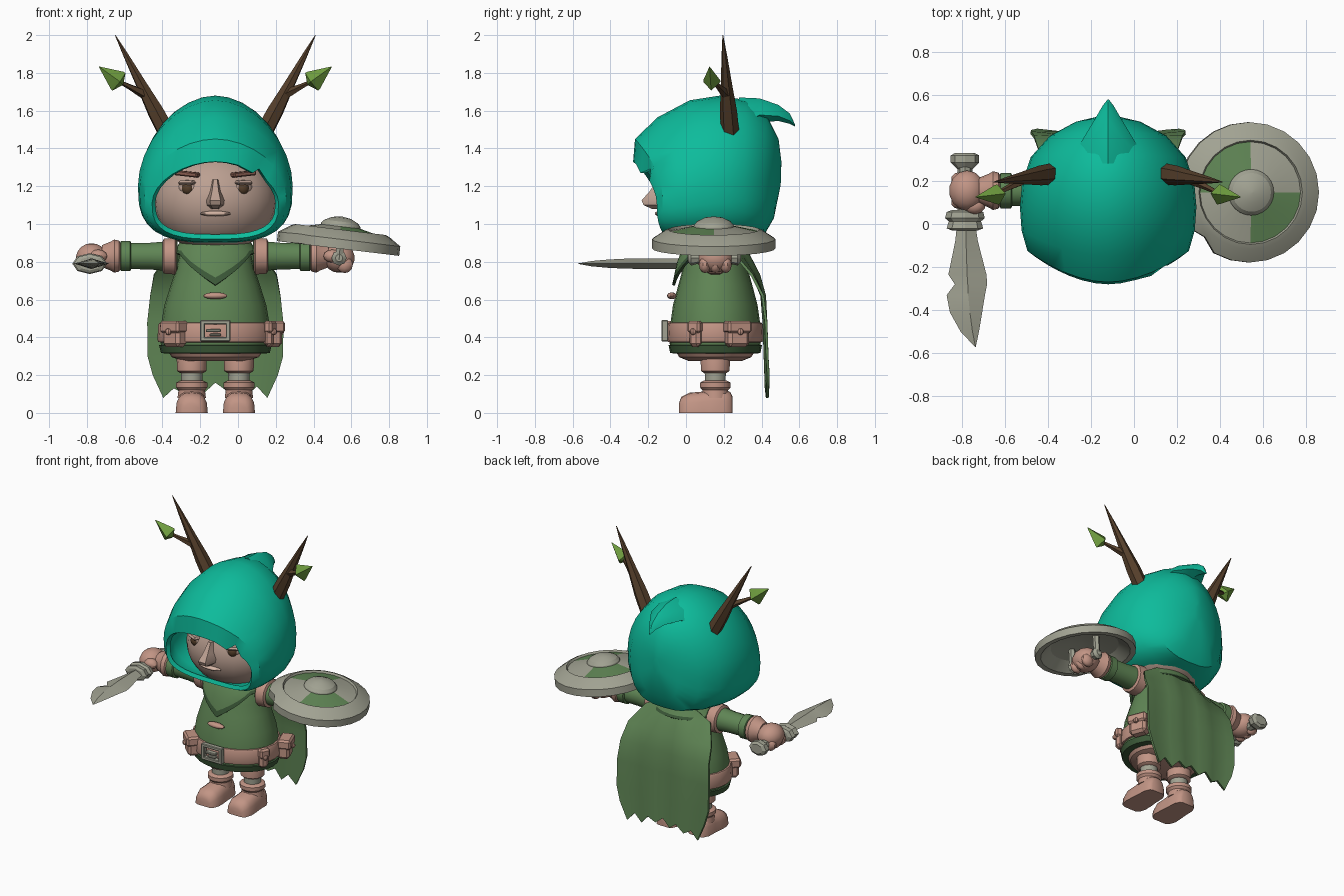
import bpy, bmesh, math
from mathutils import Vector, Matrix

if "Cube" in bpy.data.objects:
    bpy.data.objects.remove(bpy.data.objects["Cube"])

C = -0.12    # body centre line in x
Y = 0.155    # body centre line in y


def mat(name, *rgb):
    m = bpy.data.materials.new(name)
    m.diffuse_color = (*rgb, 1)
    m.use_nodes = True
    m.node_tree.nodes["Principled BSDF"].inputs["Base Color"].default_value = m.diffuse_color
    return m


TEAL = mat("teal cloth", 0.004, 0.50, 0.33)
LEATHER = mat("tan leather", 0.54, 0.30, 0.235)
SKIN = mat("skin", 0.50, 0.35, 0.285)
GREEN = mat("green cloth", 0.115, 0.235, 0.09)
DARK = mat("dark green trim", 0.045, 0.10, 0.04)
STEEL = mat("grey steel", 0.36, 0.365, 0.29)
WOOD = mat("dark wood", 0.095, 0.052, 0.025)
LEAF = mat("leaf green", 0.16, 0.34, 0.05)
BROW = mat("brow brown", 0.25, 0.11, 0.08)
LIP = mat("pale lip", 0.66, 0.46, 0.37)


def finish(name, bm, mats, angle=35, rule=None):
    bmesh.ops.recalc_face_normals(bm, faces=bm.faces[:])
    for f in bm.faces:
        f.smooth = True
        if rule:
            f.material_index = rule(f.calc_center_median())
    for e in bm.edges:
        e.smooth = len(e.link_faces) == 2 and e.calc_face_angle(0) < math.radians(angle)
    me = bpy.data.meshes.new(name)
    bm.to_mesh(me)
    bm.free()
    for m in mats if isinstance(mats, (list, tuple)) else [mats]:
        me.materials.append(m)
    ob = bpy.data.objects.new(name, me)
    bpy.context.collection.objects.link(ob)
    return ob


def loft(name, rings, mats, caps=(True, True), closed=True, angle=35, rule=None):
    bm = bmesh.new()
    vs = [[bm.verts.new(p) for p in r] for r in rings]
    n = len(vs[0])
    for a, b in zip(vs, vs[1:]):
        for i in range(n if closed else n - 1):
            j = (i + 1) % n
            bm.faces.new((a[i], a[j], b[j], b[i]))
    if caps[0]:
        bm.faces.new(vs[0])
    if caps[1]:
        bm.faces.new(vs[-1])
    return finish(name, bm, mats, angle, rule)


def rod(name, p, q, prof, mats, n=12, ru=1, rv=1, angle=35, rule=None):
    """Turned shape from p to q; prof holds (fraction, radius)."""
    p, q = Vector(p), Vector(q)
    d = (q - p).normalized()
    u = d.cross(Vector((0, 0, 1)))
    u = u.normalized() if u.length > 1e-4 else Vector((1, 0, 0))
    v = d.cross(u)
    rings = [[p.lerp(q, t) + u * (r * ru * math.cos(2 * math.pi * k / n))
              + v * (r * rv * math.sin(2 * math.pi * k / n)) for k in range(n)] for t, r in prof]
    return loft(name, rings, mats, angle=angle, rule=rule)


def ball(name, loc, size, m, seg=14, rot=0):
    bm = bmesh.new()
    bmesh.ops.create_uvsphere(bm, u_segments=seg, v_segments=seg * 2 // 3, radius=1)
    bm.transform(Matrix.Translation(loc) @ Matrix.Rotation(rot, 4, 'Z') @ Matrix.Diagonal((*size, 1)))
    return finish(name, bm, m)


def box(name, loc, size, m, rot=0, bevel=0.01, roll=0):
    bm = bmesh.new()
    bmesh.ops.create_cube(bm, size=1)
    bm.transform(Matrix.Diagonal((*size, 1)))
    if bevel:
        bmesh.ops.bevel(bm, geom=bm.edges[:], offset=bevel, segments=1, affect='EDGES')
    bm.transform(Matrix.Translation(loc) @ Matrix.Rotation(rot, 4, 'Z') @ Matrix.Rotation(roll, 4, 'Y'))
    return finish(name, bm, m)


def spow(a, e):
    return math.copysign(abs(a) ** e, a)


# Hood: sections from the face opening to the back of the head
# (half width, top z, bottom z, widest z, y at top, y at side, y at bottom)
sections = [(.335, 1.33, .92, 1.11, -.28, -.155, -.10), (.375, 1.45, .905, 1.15, -.27, -.125, -.07),
            (.402, 1.565, .90, 1.18, -.15, -.03, 0), (.41, 1.655, .90, 1.2, .02, .08, .10),
            (.40, 1.68, .905, 1.21, .18, .19, .20), (.36, 1.655, .915, 1.22, .32, .31, .31),
            (.27, 1.57, .935, 1.23, .43, .41, .41), (.15, 1.45, 1.03, 1.25, .49, .475, .465),
            (.03, 1.33, 1.2, 1.27, .505, .503, .50)]
N = 32
rings = []
for hw, top, bot, zm, yt, ys, yb in sections:
    ring = []
    for k in range(N):
        s, c = math.sin(2 * math.pi * k / N), math.cos(2 * math.pi * k / N)
        e = 2 / 1.87 if c > 0 else 2 / 2.9
        ring.append(Vector((C + hw * spow(s, e), ys + ((yt if c > 0 else yb) - ys) * c * c,
                            zm + ((top - zm) if c > 0 else (zm - bot)) * spow(c, e))))
    rings.append(ring)
rings[0][4] += Vector((.0, .03, .03))      # torn nick in the rim
rings[0][3] += Vector((.02, .0, -.02))
hood = loft("hood", rings, TEAL, caps=(False, True))
sol = hood.modifiers.new("thickness", 'SOLIDIFY')
sol.thickness, sol.offset = 0.028, -1
tip = [(.28, .19, 1.46, 1.67), (.39, .12, 1.54, 1.665), (.49, .06, 1.545, 1.63),
       (.55, .025, 1.53, 1.585), (.578, .003, 1.515, 1.525)]
loft("hood_tip", [[(C, y, b), (C + w, y, b + .3 * (t - b)), (C + w * .6, y, b + .75 * (t - b)), (C, y, t),
                   (C - w * .6, y, b + .75 * (t - b)), (C - w, y, b + .3 * (t - b))]
                  for y, w, b, t in tip], TEAL)

# Head and face
ball("head", (C, .14, 1.12), (.325, .29, .27), SKIN, 24)
loft("nose", [[(C - w, -.08, z), (C - w * .45, y, z), (C + w * .45, y, z), (C + w, -.08, z)]
              for z, w, y in [(1.235, .022, -.15), (1.17, .04, -.195), (1.125, .062, -.235),
                              (1.10, .058, -.225), (1.08, .03, -.18)]], SKIN)
ball("lips", (C, -.14, 1.055), (.085, .025, .014), LIP)
for s, side in ((-1, "left"), (1, "right")):
    x = C + s * .148
    ball("eyeball_" + side, (x, -.085, 1.195), (.05, .03, .038), LIP, rot=s * .45)
    ball("iris_" + side, (x, -.10, 1.19), (.032, .026, .034), WOOD, rot=s * .45)
    box("eyelid_" + side, (x, -.10, 1.218), (.09, .06, .022), SKIN, rot=s * .45)
    box("brow_" + side, (x, -.085, 1.265), (.13, .05, .026), BROW, rot=s * .45, roll=-s * .1, bevel=.006)

# Tunic, hem, hips and belt share one oval plan
def oval(name, prof, m):
    return rod(name, (C, Y, 0), (C, Y, 1), prof, m, n=24, rv=.83)


TORSO = [(.32, .275), (.37, .29), (.45, .29), (.57, .27), (.68, .235), (.76, .208), (.83, .19), (.90, .15), (.96, .12)]
oval("tunic", TORSO, GREEN)
oval("hem", [(.315, .27), (.318, .288), (.358, .298), (.362, .28)], DARK)
oval("hips", [(.275, .17), (.295, .23), (.33, .255)], LEATHER)
oval("belt", [(.372, .28), (.376, .302), (.388, .307), (.465, .302), (.477, .296), (.48, .27)], LEATHER)
for dx, dz, sx, sz in ((0, .045, .16, .022), (0, -.045, .16, .022), (-.068, 0, .024, .11),
                       (.068, 0, .024, .11), (-.01, .0, .08, .016), (.0, -.022, .06, .012)):
    box("buckle_bar", (C + dx, -.112, .435 + dz), (sx, .035, sz), STEEL, bevel=.004)
ball("chest_toggle", (C, -.075, .62), (.065, .025, .018), LEATHER)

# Belt pouches with flap and button
for px, py, ang in ((-.335, -.03, -.75), (.18, .27, 1.95), (.165, .05, 1.1)):
    out = Vector((math.sin(ang), -math.cos(ang), 0))
    p = Vector((px, py, 0))
    k = .55 if py == .05 else 1
    box("pouch", p + Vector((0, 0, .405)), (.12 * k, .08 * k, .11), LEATHER, ang, .018)
    box("pouch_flap", p + out * .006 + Vector((0, 0, .455)), (.135 * k, .09 * k, .065), LEATHER, ang, .012)
    ball("pouch_button", p + out * .05 * k + Vector((0, 0, .43)), (.018, .018, .018), LEATHER, 8)


# Pointed collar with a dark border
def collar_ring(t):
    ring = []
    for k in range(32):
        a = 2 * math.pi * k / 32
        d = min(a, 2 * math.pi - a)
        low = .84 - .165 * max(0, 1 - d / .95)
        z = .96 + (low - .96) * t
        r = .135 + .09 * min(1, (.96 - z) / .12) + .25 * max(0, .84 - z)
        ring.append((C + r * math.sin(a), Y - r * .83 * math.cos(a), z))
    return ring


stops = (0, .3, .6, .86, 1)
collar = loft("collar", [collar_ring(t) for t in stops], [GREEN, DARK], caps=(False, False))
for i, f in enumerate(collar.data.polygons):
    f.material_index = int(i >= 32 * 3)
sol = collar.modifiers.new("thickness", 'SOLIDIFY')
sol.thickness, sol.offset = .015, 0

# Cape: wide cloth with a ragged lower edge
rows = [(.90, .15, .29, 1.5), (.84, .25, .33, 1.3), (.73, .325, .385, .4), (.62, .345, .412, .1),
        (.48, .36, .418, 0), (.30, .358, .424, 0), (None, .33, .43, 0)]
ragged = (.20, .08, .13, .10, .15, .11, .16, .12, .15, .09, .14, .08, .20)
cape = []
for z, hw, y, bend in rows:
    row = []
    for k in range(13):
        u = k / 6 - 1
        row.append((C + hw * u, y - bend * (hw * u) ** 2 + .006 * math.cos(k * 1.6),
                    ragged[k] if z is None else z))
    cape.append(row)
sol = loft("cape", cape, GREEN, caps=(False, False), closed=False).modifiers.new("thickness", 'SOLIDIFY')
sol.thickness, sol.offset = .014, 0

for s, side in ((-1, "left"), (1, "right")):
    # Arm: shoulder band, sleeve, cuff, glove and fist
    def limb(name, a, b, prof, m, z=.83):
        rod(name + "_" + side, (C + s * a, Y, z), (C + s * b, Y, z), prof, m, n=14)
    limb("shoulder_band", .205, .28, [(0, .085), (.1, .1), (.9, .095), (1, .08)], LEATHER)
    limb("sleeve", .2, .5, [(0, .085), (.5, .072), (1, .07)], GREEN)
    limb("sleeve_cuff", .445, .505, [(0, .07), (.1, .082), (.9, .082), (1, .07)], GREEN)
    limb("glove_cuff", .50, .60, [(0, .07), (.1, .084), (.35, .09), (.55, .078), (1, .06)], LEATHER)
    ball("fist_" + side, (C + s * .655, Y, .82), (.085, .095, .078), LEATHER)
    ball("thumb_" + side, (C + s * .62, Y - .07, .83), (.05, .04, .035), LEATHER, 10)
    for i in range(3):
        ball("finger_" + side, (C + s * .685, Y - .055 + i * .055, .785), (.045, .032, .045), LEATHER, 10)

    # Leg: thigh, knee joint, boot shaft and rounded shoe
    x = C + s * .125
    rod("thigh_" + side, (x, Y, 0), (x, Y, 1), [(.21, .06), (.222, .078), (.30, .08), (.33, .07)], LEATHER, 14)
    rod("shin_" + side, (x, Y, 0), (x, Y, 1), [(.12, .055), (.24, .058)], STEEL, 14)
    rod("boot_shaft_" + side, (x, Y, 0), (x, Y, 1),
        [(.08, .075), (.12, .07), (.135, .083), (.16, .083), (.172, .06)], LEATHER, 14)
    shoe = [(-.038, .045, .05), (-.025, .07, .085), (.02, .085, .107), (.08, .083, .112),
            (.13, .078, .125), (.20, .076, .125), (.235, .06, .11), (.245, .045, .09)]
    loft("shoe_" + side, [[(x + w * spow(math.cos(math.pi * k / 8), .75), y, h * math.sin(math.pi * k / 8) ** .7 if 0 < k < 8 else 0)
                           for k in range(9)] for y, w, h in shoe], LEATHER, angle=45)

    # Antler branch with a side twig and a leaf bud
    def at(dx, y, z):
        return (C + s * dx, y, z)
    rod("antler_" + side, at(.245, .235, 1.46), at(.53, .195, 2.0),
        [(0, .05), (.25, .046), (.52, .03), (.8, .015), (1, .002)], WOOD, 6, angle=20)
    rod("twig_" + side, at(.38, .21, 1.69), at(.53, .135, 1.765), [(0, .026), (.5, .015), (1, .008)], WOOD, 5, angle=20)
    rod("leaf_" + side, at(.49, .14, 1.738), at(.615, .125, 1.832),
        [(0, .005), (.16, .058), (.25, .056), (1, .002)], LEAF, 4, ru=.8, angle=20)

# Sword: ridged blade with a chipped edge, guard, grip and pommel
blade = [(.02, -.82, -.78, -.74), (-.08, -.83, -.78, -.725), (-.235, -.862, -.775, -.685), (-.28, -.832, -.772, -.682),
         (-.33, -.87, -.77, -.692), (-.41, -.855, -.762, -.705), (-.50, -.805, -.75, -.72), (-.572, -.737, -.736, -.735)]
loft("blade", [[(a, y, .79), (m, y, .79 + h), (b, y, .79), (m, y, .79 - h)]
               for (y, a, m, b), h in zip(blade, (.026, .028, .028, .027, .026, .022, .014, .001))], STEEL, angle=15)
rod("guard", (-.785, .065, .79), (-.785, -.03, .79),
    [(0, .06), (.1, .085), (.4, .092), (.55, .075), (.9, .085), (1, .06)], STEEL, 8, rv=.6, angle=20)
rod("grip", (-.785, .28, .79), (-.785, .05, .79), [(0, .034), (1, .034)], STEEL, 8)
rod("pommel", (-.785, .33, .79), (-.785, .255, .79), [(0, .045), (.15, .066), (.6, .066), (1, .035)], STEEL, 8, rv=.75, angle=20)

# Shield: stepped disc tilted outward, with two green quarters
SC = Vector((.535, .147, .915))
axis = Vector((math.sin(.12), 0, math.cos(.12)))


def quarters(c):
    d = c - SC
    h = d.dot(axis)
    r = (d - axis * h).length
    return int(.115 < r < .225 and h > .03 and (d.x - axis.x * h) * d.y < 0)


shield = rod("shield", SC, SC + axis,
             [(.125, .004), (.118, .05), (.098, .09), (.08, .105), (.072, .107), (.042, .235), (.056, .242),
              (.046, .265), (.005, .326), (-.045, .326), (-.045, .29), (.01, .22), (.035, .1), (.04, .004)],
             [STEEL, GREEN], n=24, angle=22, rule=quarters)
for v in shield.data.vertices:      # chipped edge
    d = v.co - SC
    if d.length > .31 and abs(math.atan2(d.y, d.x) + 2.44) < .12:
        v.co.x -= d.x * .1
        v.co.y -= d.y * .1
rod("shield_handle", (.535, .29, .82), (.535, .01, .82), [(0, .02), (.06, .04), (.2, .03), (.8, .03), (.94, .04), (1, .02)], STEEL, 8)
for y in (.03, .27):
    rod("handle_post", (.535, y, .81), (.545, y, .945), [(0, .022), (1, .022)], STEEL, 6)
